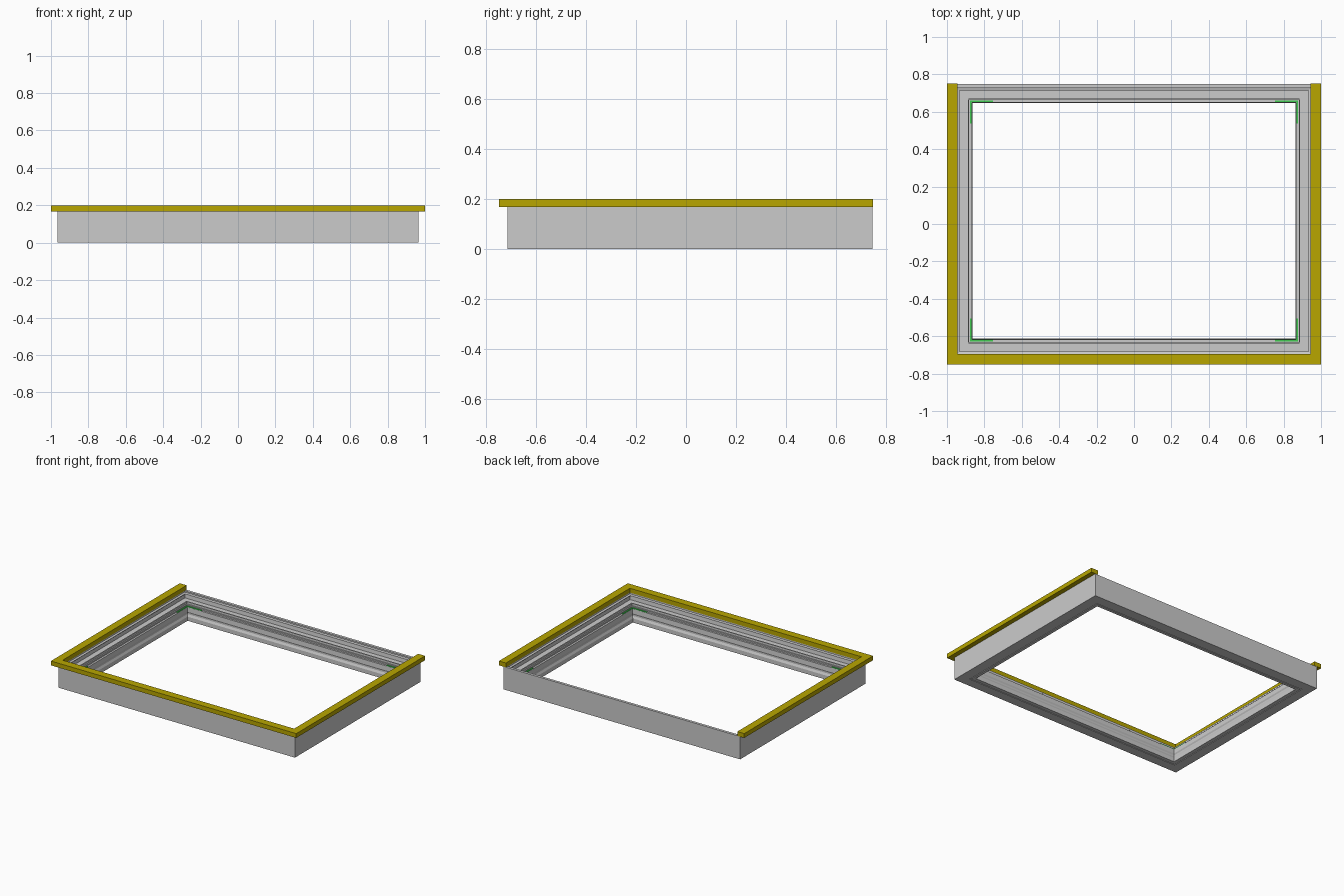
import bpy, bmesh

if "Cube" in bpy.data.objects:
    bpy.data.objects.remove(bpy.data.objects["Cube"])

# Outer rectangle of the grey frame; profiles are (inset from it, height)
X, Y0, Y1 = 0.965, -0.715, 0.748


def material(name, color):
    m = bpy.data.materials.new(name)
    m.diffuse_color = color
    m.use_nodes = True
    m.node_tree.nodes["Principled BSDF"].inputs["Base Color"].default_value = m.diffuse_color
    return m


YELLOW = material("yellow", (0.48, 0.38, 0.0, 1))
GREEN = material("green", (0.05, 0.6, 0.08, 1))


def finish(bm, name, mat=None):
    bmesh.ops.recalc_face_normals(bm, faces=bm.faces)
    me = bpy.data.meshes.new(name)
    bm.to_mesh(me)
    bm.free()
    ob = bpy.data.objects.new(name, me)
    bpy.context.collection.objects.link(ob)
    if mat:
        me.materials.append(mat)
    return ob


def sweep(name, profile, stations, closed, mat=None):
    """Sweep a closed profile through mitred stations; each maps an inset to x, y."""
    bm = bmesh.new()
    rows = [[bm.verts.new((*st(d), z)) for d, z in profile] for st in stations]
    n, k = len(profile), len(rows)
    for i in range(k if closed else k - 1):
        a, b = rows[i], rows[(i + 1) % k]
        for j in range(n):
            bm.faces.new((a[j], a[(j + 1) % n], b[(j + 1) % n], b[j]))
    if not closed:
        bm.faces.new(rows[0])
        bm.faces.new(rows[-1])
    return finish(bm, name, mat)


ring = [lambda d: (-X + d, Y1 - d), lambda d: (-X + d, Y0 + d),
        lambda d: (X - d, Y0 + d), lambda d: (X - d, Y1 - d)]

# Stepped grey frame with glazing ledge and inner lip
sweep("frame", [(0, 0), (0, 0.168), (0.020, 0.168), (0.020, 0.150),
                (0.027, 0.150), (0.030, 0.122), (0.075, 0.122), (0.075, 0.108),
                (0.084, 0.108), (0.084, 0.098), (0.098, 0.098), (0.100, 0.065),
                (0.095, 0.055), (0.095, 0.045), (0.102, 0.030), (0.102, 0.0),
                (0.080, 0.0), (0.080, 0.004), (0.070, 0.004), (0.070, 0.0)],
      ring, True)

# Sealing strips on the inside wall and at the edge of the ledge
sweep("upper_seal", [(0.020, 0.158), (0.033, 0.154), (0.033, 0.148), (0.020, 0.148)], ring, True)
sweep("ledge_seal", [(0.072, 0.122), (0.072, 0.127), (0.080, 0.127), (0.080, 0.116)], ring, True)

# Yellow cover trim on the left, front and right, open at the back
path = [lambda d: (-X + d, 0.75), ring[1], ring[2], lambda d: (X - d, 0.75)]
sweep("cover_trim", [(-0.035, 0.168), (-0.035, 0.2), (0.021, 0.2), (0.021, 0.168)],
      path, False, YELLOW)

# Green corner clips on the inner lip
for sx in (-1, 1):
    for label, y, sy in (("front", Y0, 1), ("back", Y1, -1)):
        L = 0.21
        clip = [lambda d: (sx * (X - L), y + sy * d),
                lambda d: (sx * (X - d), y + sy * d),
                lambda d: (sx * (X - d), y + sy * L)]
        side = "left" if sx < 0 else "right"
        sweep(f"corner_clip_{label}_{side}",
              [(0.088, 0.097), (0.088, 0.104), (0.097, 0.104), (0.097, 0.097)],
              clip, False, GREEN)
